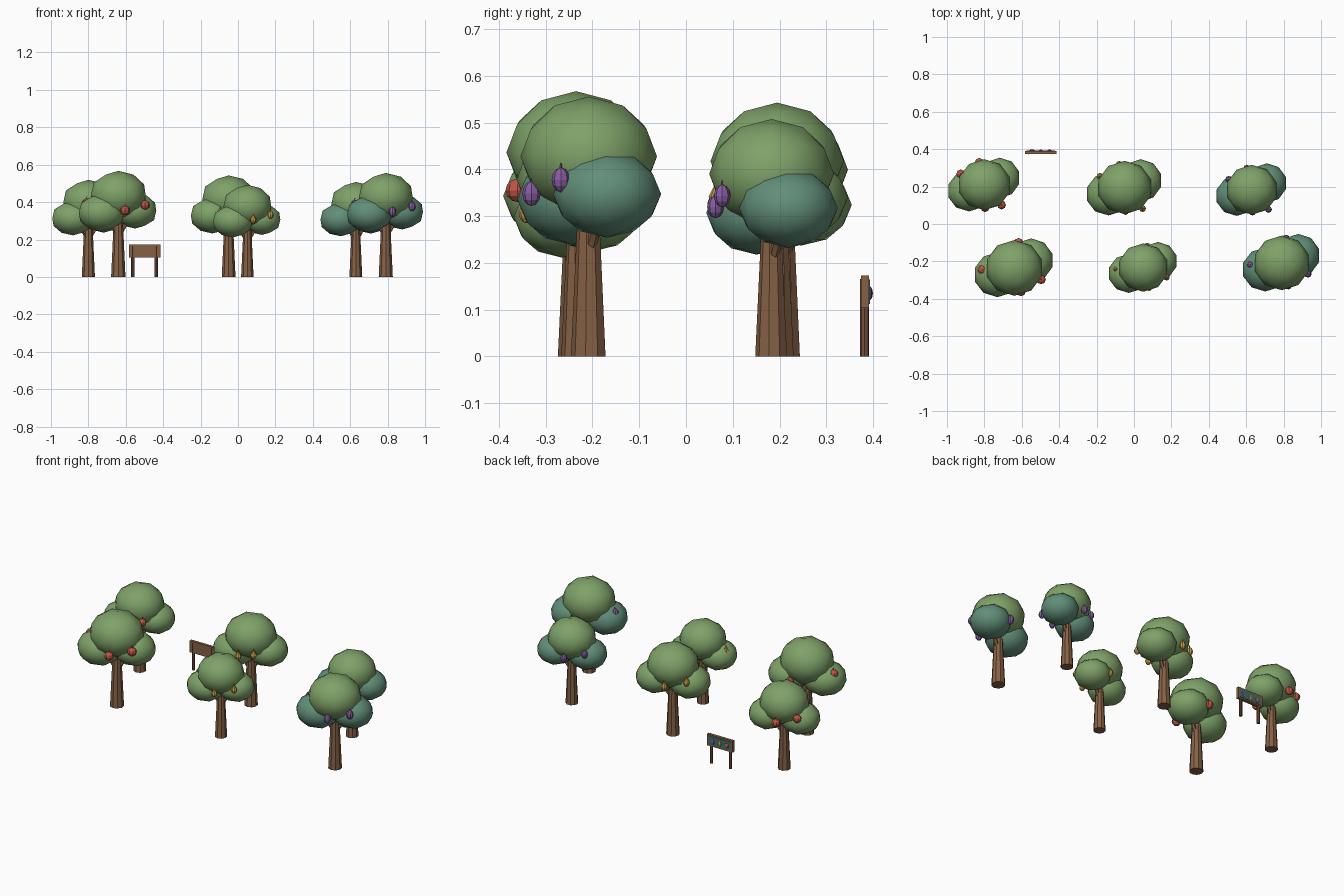
import bpy, bmesh, math
from mathutils import Vector, Matrix

cube = bpy.data.objects.get("Cube")
if cube:
    bpy.data.objects.remove(cube, do_unlink=True)


def material(name, rgb):
    m = bpy.data.materials.new(name)
    m.use_nodes = True
    m.diffuse_color = (*rgb, 1)
    m.node_tree.nodes["Principled BSDF"].inputs["Base Color"].default_value = (*rgb, 1)
    return m


LEAF = material("leaf green", (0.21, 0.36, 0.14))
TEAL = material("blue green leaf", (0.12, 0.27, 0.19))
BARK = material("bark brown", (0.24, 0.12, 0.06))
WOOD = material("sign wood", (0.18, 0.085, 0.045))
PANEL = material("panel teal", (0.05, 0.16, 0.15))
RED = material("apple red", (0.52, 0.09, 0.06))
GOLD = material("pear gold", (0.60, 0.34, 0.06))
PURPLE = material("plum purple", (0.24, 0.11, 0.36))


def finish(name, bm, mat, smooth=False):
    mesh = bpy.data.meshes.new(name)
    bm.to_mesh(mesh)
    bm.free()
    mesh.materials.append(mat)
    for p in mesh.polygons:
        p.use_smooth = smooth
    ob = bpy.data.objects.new(name, mesh)
    bpy.context.collection.objects.link(ob)
    return ob


def placed(centre, radii):
    return Matrix.Translation(centre) @ Matrix.Diagonal((*radii, 1))


def leaf_ball(name, centre, radii, mat):
    bm = bmesh.new()
    bmesh.ops.create_icosphere(bm, subdivisions=2, radius=1, matrix=placed(centre, radii))
    finish(name, bm, mat, True)


def add_rod(bm, a, b, r1, r2, sides):
    a, b = Vector(a), Vector(b)
    d = b - a
    m = Matrix.Translation((a + b) / 2) @ d.to_track_quat('Z', 'Y').to_matrix().to_4x4()
    bmesh.ops.create_cone(bm, cap_ends=True, segments=sides, radius1=r1,
                          radius2=r2, depth=d.length, matrix=m)


def box(name, centre, size, mat):
    bm = bmesh.new()
    bmesh.ops.create_cube(bm, size=1, matrix=placed(centre, size))
    finish(name, bm, mat)


def fruit(name, centre, s, mat, depth=1):
    """Round apple, long plum or tapered pear, with a stem."""
    wide, tall = {RED: (0.026, 0.025), GOLD: (0.019, 0.027), PURPLE: (0.020, 0.027)}[mat]
    bm = bmesh.new()
    bmesh.ops.create_uvsphere(bm, u_segments=8, v_segments=6, radius=1)
    for v in bm.verts:
        if mat == GOLD and v.co.z > 0.2:
            v.co.x *= 0.75
            v.co.y *= 0.75
    bm.transform(placed(centre, (wide * s, wide * s * depth, tall * s)))
    finish(name, bm, mat)
    top = Vector(centre) + Vector((0, 0, tall * s * 0.9))
    bm = bmesh.new()
    add_rod(bm, top, top + Vector((0.003, 0, 0.012)) * s, 0.003 * s, 0.002 * s, 5)
    finish(name + "_stem", bm, BARK)


# Fruit offsets, for trees whose laden side faces front or back
FRONT = [(0.036, -0.125, 0.355), (0.143, -0.061, 0.385),
         (-0.170, -0.010, 0.395), (0.023, 0.134, 0.35)]
BACK = [(-0.030, 0.130, 0.355), (-0.138, 0.063, 0.385),
        (0.100, -0.118, 0.383), (0.004, -0.134, 0.357)]


def tree(name, x, y, s, lower, fruit_mat, spots):
    def at(p):
        return Vector((x, y, 0)) + Vector(p) * s

    def size(r):
        return [c * s for c in r]

    # Trunk with two forks into the lower foliage
    bm = bmesh.new()
    add_rod(bm, at((0, 0, 0)), at((0, 0, 0.36)), 0.039 * s, 0.022 * s, 9)
    for sx, sy in ((-1, -0.4), (1, 0.4)):
        add_rod(bm, at((0, 0, 0.22)), at((0.07 * sx, 0.07 * sy, 0.33)), 0.014 * s, 0.009 * s, 6)
    finish(name + "_trunk", bm, BARK)
    # Foliage
    leaf_ball(name + "_crown", at((0, 0, 0.436)), size((0.154, 0.149, 0.131)), LEAF)
    leaf_ball(name + "_foliage_right", at((-0.09, -0.036, 0.343)), size((0.127, 0.12, 0.1)), lower)
    leaf_ball(name + "_foliage_left", at((0.09, 0.04, 0.354)), size((0.119, 0.118, 0.095)), lower)
    for i, p in enumerate(spots):
        fruit(f"{name}_fruit_{i + 1}", at(p), s, fruit_mat)


for name, x, y, s, lower, mat, spots in (
        ("apple_tree_front", -0.64, -0.235, 1.0, LEAF, RED, FRONT),
        ("pear_tree_front", 0.05, -0.233, 0.868, LEAF, GOLD, FRONT),
        ("plum_tree_front", 0.79, -0.208, 0.98, TEAL, PURPLE, FRONT),
        ("apple_tree_back", -0.80, 0.21, 0.915, LEAF, RED, BACK),
        ("pear_tree_back", -0.05, 0.195, 0.957, LEAF, GOLD, BACK),
        ("plum_tree_back", 0.63, 0.183, 0.895, TEAL, PURPLE, BACK)):
    tree(name, x, y, s, lower, mat, spots)

# Sign: posts, board, painted panel and three fruits facing the back
for side, x in (("right", -0.563), ("left", -0.437)):
    bm = bmesh.new()
    add_rod(bm, (x, 0.382, 0), (x, 0.382, 0.165), 0.0095, 0.0095, 8)
    finish("sign_post_" + side, bm, WOOD)
box("sign_board", (-0.4985, 0.383, 0.138), (0.169, 0.017, 0.069), BARK)
box("sign_panel", (-0.4985, 0.392, 0.138), (0.15, 0.003, 0.052), PANEL)
for name, x, mat in (("apple", -0.545, RED), ("pear", -0.4985, GOLD), ("plum", -0.452, PURPLE)):
    fruit("sign_" + name, (x, 0.392, 0.135), 0.6, mat, 0.5)
